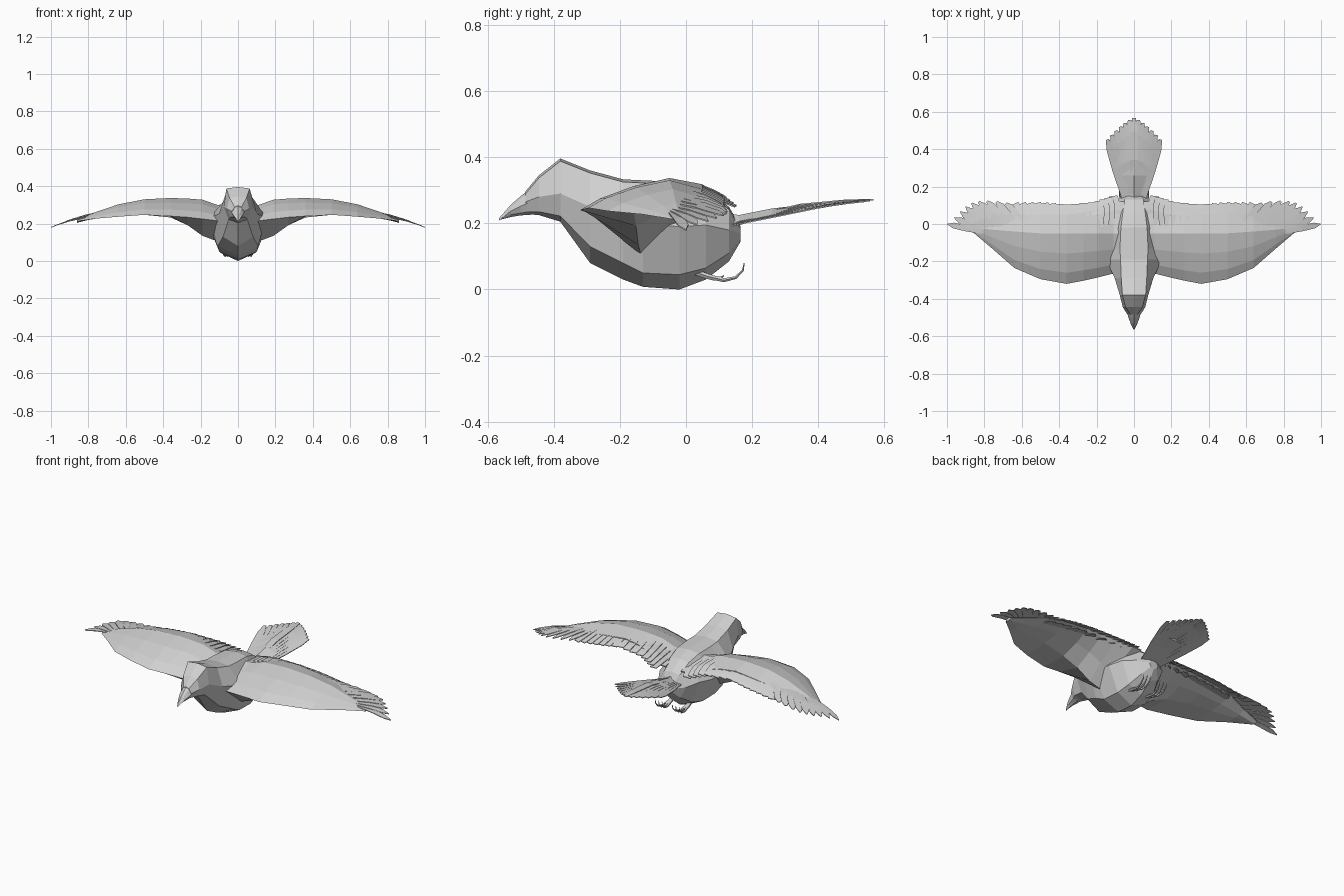
import bpy, bmesh, math
from mathutils import Vector

if "Cube" in bpy.data.objects:
    bpy.data.objects.remove(bpy.data.objects["Cube"])

grey = bpy.data.materials.new("pale grey")
grey.diffuse_color = (0.63, 0.63, 0.63, 1)
grey.use_nodes = True
grey.node_tree.nodes["Principled BSDF"].inputs["Base Color"].default_value = grey.diffuse_color


def finish(bm, name):
    bmesh.ops.recalc_face_normals(bm, faces=bm.faces)
    me = bpy.data.meshes.new(name)
    bm.to_mesh(me)
    bm.free()
    me.materials.append(grey)
    ob = bpy.data.objects.new(name, me)
    bpy.context.collection.objects.link(ob)
    return ob


def loft(bm, rings):
    """Skin closed rings of equal size and cap both ends."""
    vs = [[bm.verts.new(p) for p in r] for r in rings]
    n = len(vs[0])
    for a, b in zip(vs, vs[1:]):
        for i in range(n):
            j = (i + 1) % n
            bm.faces.new((a[i], a[j], b[j], b[i]))
    bm.faces.new(vs[0])
    bm.faces.new(vs[-1])


def along(points, t):
    """Point at fraction t of a polyline with evenly weighted spans."""
    f = t * (len(points) - 1)
    i = min(int(f), len(points) - 2)
    return Vector(points[i]).lerp(Vector(points[i + 1]), f - i)


def feather(bm, root, tip, width, lift=0.01, roll=0.0, point=0.3, side=1):
    """Thin tapered vane from root to tip, gently arched and rolled."""
    d = tip - root
    across = Vector((d.y, -d.x, 0)).normalized() * side
    across.z = roll
    rings = []
    for t, w in ((0, 0.6), (0.5, 0.95), (0.83, 0.9), (1, point)):
        c = root + d * t + Vector((0, 0, lift * 4 * t * (1 - t)))
        a, h = across * (width * w / 2), Vector((0, 0, 0.002))
        rings.append([c - a + h, c + a + h, c + a - h, c - a - h])
    loft(bm, rings)


def flip(p, s):
    return Vector((p[0] * s, p[1], p[2]))


# Body and beak: eight-sided rings
def ring(y, zt, wt, wm, zm, wl, zl, zb):
    half = [(wt, zt - 0.008), (wm, zm), (wl, zl)]
    pts = [(0, zt)] + half + [(0, zb)] + [(-x, z) for x, z in reversed(half)]
    return [(x, y, z) for x, z in pts]


body = [
    (-0.485, .297, .018, .034, .265, .022, .235, .228),
    (-0.445, .345, .045, .060, .280, .040, .235, .225),
    (-0.380, .396, .062, .076, .290, .050, .222, .205),
    (-0.290, .360, .068, .103, .250, .080, .130, .080),
    (-0.190, .333, .072, .150, .235, .108, .080, .030),
    (-0.130, .330, .075, .162, .200, .100, .050, .008),
    (-0.020, .325, .070, .158, .190, .096, .045, .000),
    (0.060, .300, .060, .130, .195, .085, .065, .030),
    (0.130, .250, .050, .090, .180, .055, .110, .085),
    (0.165, .190, .020, .030, .170, .020, .150, .145)]
bm = bmesh.new()
loft(bm, [ring(*r) for r in body])
finish(bm, "body")

beak = [
    (-0.470, .305, .022, .038, .265, .026, .236, .226),
    (-0.500, .282, .016, .030, .252, .019, .231, .224),
    (-0.530, .256, .011, .019, .237, .012, .226, .219),
    (-0.565, .216, .001, .002, .212, .001, .211, .210)]
bm = bmesh.new()
loft(bm, [ring(*r) for r in beak])
finish(bm, "beak")

# Wing stations: x, leading y z, crest y z, rear y z, underside z
stations = [
    (.05, -.255, .210, -.05, .305, .12, .265, .090),
    (.11, -.265, .215, -.05, .300, .12, .265, .105),
    (.19, -.285, .225, -.05, .328, .08, .295, .135),
    (.27, -.303, .234, -.05, .334, .06, .311, .192),
    (.36, -.320, .240, -.05, .337, .05, .318, .233),
    (.50, -.295, .247, -.05, .330, .05, .303, .256),
    (.64, -.235, .237, -.04, .303, .04, .280, .247),
    (.76, -.130, .227, -.03, .262, .01, .249, .227),
    (.86, -.045, .213, -.02, .222, .00, .217, .208)]
roots = [(.09, 0, .282), (.20, -.02, .317), (.36, -.02, .325),
         (.47, -.02, .318), (.58, -.02, .303)]
tips = [(.11, .150, .252), (.20, .118, .280), (.36, .103, .288),
        (.50, .113, .270), (.64, .108, .250)]
hand_roots = [(.58, -.02, .300), (.68, -.03, .277), (.76, -.045, .250), (.80, -.045, .236)]
hand_tips = [(.685, .110, .245), (.735, .118, .240), (.785, .122, .234), (.830, .120, .229),
             (.868, .112, .224), (.900, .092, .216), (.930, .066, .207),
             (.962, .034, .195), (1.0, 0, .180)]

for s, label in ((1, "right"), (-1, "left")):
    bm = bmesh.new()
    rings = []
    for x, yl, zl, yc, zc, yr, zr, zu in stations:
        top = [(yl + (yc - yl) * f, zl + (zc - zl) * g)
               for f, g in ((.22, .36), (.6, .75))]
        sec = [(yl, zl)] + top + [
            (yc, zc), (yr, zr), (yr, zr - .006), (yc, zr * .5 + zu * .5 - .008),
            (yl * .4 + yc * .6, zu)]
        rings.append([(s * x, y, z) for y, z in sec])
    loft(bm, rings)
    finish(bm, label + "_wing")

    # Secondary feathers form a nearly closed sheet
    bm = bmesh.new()
    for i in range(15):
        t = i / 14
        feather(bm, flip(along(roots, t), s), flip(along(tips, t), s), .06,
                lift=.008, roll=.09, point=.75, side=-s)
    finish(bm, label + "_secondary_feathers")

    # Primary feathers spread into separate points at the wing tip
    bm = bmesh.new()
    for i, tip in enumerate(hand_tips):
        t = i / (len(hand_tips) - 1)
        feather(bm, flip(along(hand_roots, t), s), flip(tip, s), .052 - .018 * t,
                lift=.007, roll=.12, point=.3 - .26 * t, side=-s)
    finish(bm, label + "_primary_feathers")

    # Shorter covert layer under the flight feathers
    bm = bmesh.new()
    for i in range(10):
        t = i / 9
        a, b = along(roots, t), along(tips, t)
        down = Vector((0, -.05, -.02))
        feather(bm, flip(a + down, s), flip(a.lerp(b, .6) + Vector((0, 0, -.014)), s),
                .065, lift=.004, roll=.1, side=-s)
    finish(bm, label + "_under_coverts")

    # Foot: shank with three front toes and one rear toe
    bm = bmesh.new()
    for dx in (-.022, 0, .022, .008):
        path = [(.030, .052), (.065, .040), (.115, .028), (.150, .036),
                (.172, .058), (.176, .080)]
        if dx == .008:
            path = [(.03, .052), (.06, .040), (.085, .032), (.105, .036), (.115, .042)]
        rings = []
        last = len(path) - 1
        for k, (y, z) in enumerate(path):
            f = k / last
            x = s * (.056 + dx * min(1, f * 1.5))
            r = .008 * (1 - f) + .0015
            a, b = path[max(k - 1, 0)], path[min(k + 1, last)]
            ang = math.atan2(b[1] - a[1], b[0] - a[0])
            rings.append([(x + r * math.cos(q), y - r * math.sin(q) * math.sin(ang),
                           z + r * math.sin(q) * math.cos(ang))
                          for q in (math.tau * m / 5 for m in range(5))])
        loft(bm, rings)
    finish(bm, label + "_foot")

# Tail fan: overlapping feathers, lower toward the sides
bm = bmesh.new()
for i in range(-6, 7):
    u = i / 6
    a = abs(u)
    root = Vector((.045 * u, .12, .203 - .012 * a))
    tip = Vector((.142 * u, .567 - .115 * a ** 1.3, .271 - .012 * a))
    feather(bm, root, tip, .046, lift=.020 - .020 * a,
            roll=.14 * (1 if u > 0 else -1 if u < 0 else 0), point=.4, side=-1)
finish(bm, "tail_feathers")

# Tail base joining the fan to the rump
bm = bmesh.new()
loft(bm, [[(-w, y, z - h), (0, y, z + h), (w, y, z - h), (0, y, z - h * 1.2)]
          for y, z, w, h in ((.08, .208, .062, .030), (.16, .211, .056, .014),
                             (.26, .235, .070, .010), (.34, .248, .06, .006))])
finish(bm, "tail_base")
